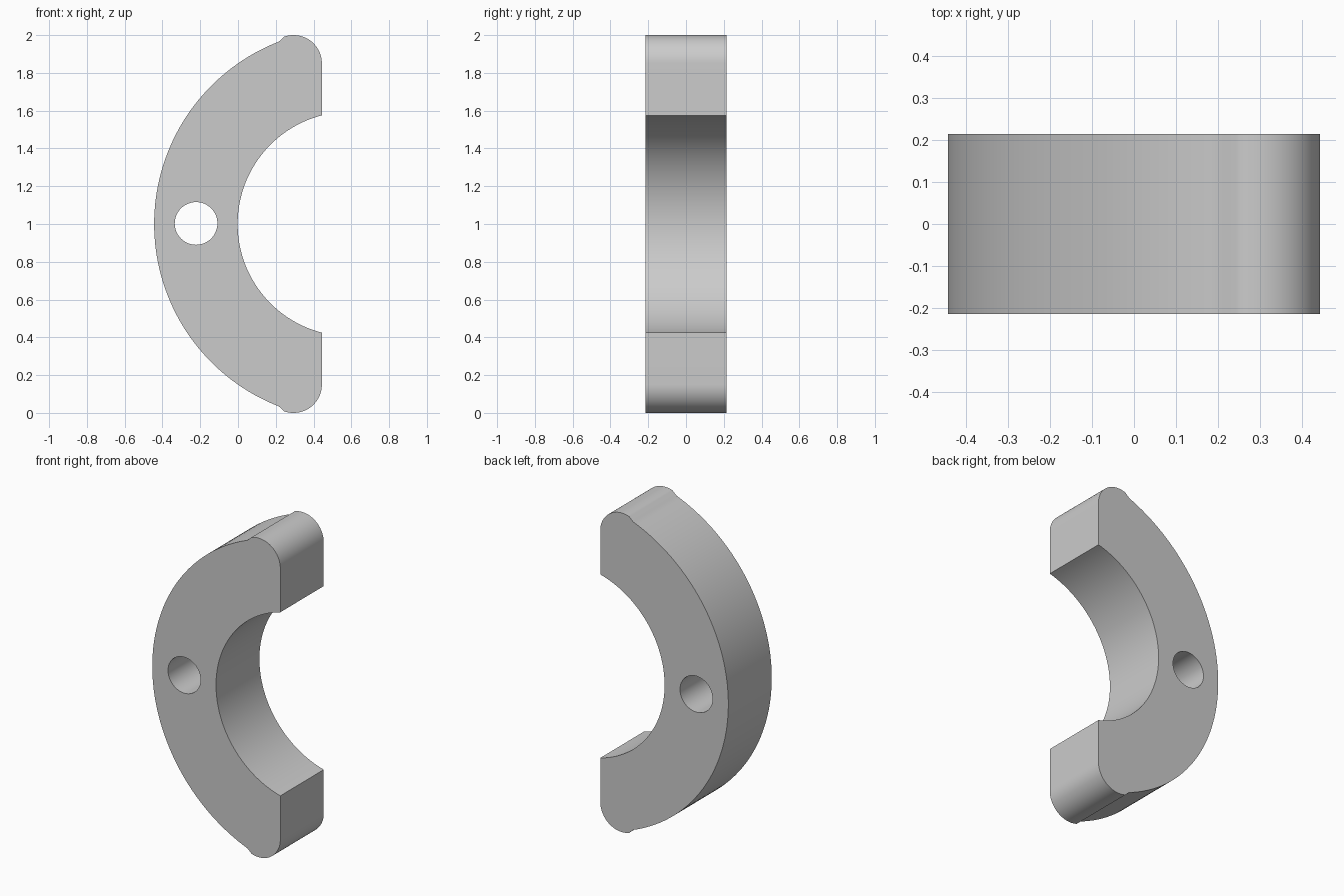
import bpy, bmesh, math

cube = bpy.data.objects.get("Cube")
if cube:
    bpy.data.objects.remove(cube, do_unlink=True)

HALF_DEPTH = 0.215
EDGE_X = 0.444            # flat end faces
MID_Z = 1.0
HUB_X = 0.592             # shared centre of inner and outer arcs
OUTER_R = HUB_X + EDGE_X
INNER_R = 0.594
FILLET_R = 0.15


def arc(cx, cz, r, start, end, steps):
    """Points along an arc, angles in radians."""
    return [(cx + r * math.cos(start + (end - start) * i / steps),
             cz + r * math.sin(start + (end - start) * i / steps))
            for i in range(steps + 1)]


# Rounded tips: fillet tangent to the end face, the top and the outer arc
fx = EDGE_X - FILLET_R
fz = MID_Z + 1 - FILLET_R
tangent = math.atan2(fz - MID_Z, fx - HUB_X)
inner_end = math.acos((EDGE_X - HUB_X) / INNER_R)

outline = arc(fx, fz, FILLET_R, 0, tangent, 24)
outline += arc(HUB_X, MID_Z, OUTER_R, tangent, 2 * math.pi - tangent, 72)[1:-1]
outline += arc(fx, 2 * MID_Z - fz, FILLET_R, -tangent, 0, 24)
outline += arc(HUB_X, MID_Z, INNER_R, 2 * math.pi - inner_end, inner_end, 64)
hole = arc(-0.222, MID_Z + 0.003, 0.113, 0, 2 * math.pi, 48)[:-1]

# Fill the profile and extrude it through the depth
bm = bmesh.new()
for loop in (outline, hole):
    verts = [bm.verts.new((x, -HALF_DEPTH, z)) for x, z in loop]
    for a, b in zip(verts, verts[1:] + verts[:1]):
        bm.edges.new((a, b))
bmesh.ops.triangle_fill(bm, use_beauty=True, edges=bm.edges[:])
ext = bmesh.ops.extrude_face_region(bm, geom=bm.faces[:])
moved = [g for g in ext["geom"] if isinstance(g, bmesh.types.BMVert)]
bmesh.ops.translate(bm, vec=(0, 2 * HALF_DEPTH, 0), verts=moved)
bmesh.ops.recalc_face_normals(bm, faces=bm.faces[:])

mesh = bpy.data.meshes.new("crescent_clamp")
bm.to_mesh(mesh)
bm.free()
clamp = bpy.data.objects.new("crescent_clamp", mesh)
bpy.context.collection.objects.link(clamp)

# Plain grey
grey = bpy.data.materials.new("light grey")
grey.use_nodes = True
color = (0.6, 0.6, 0.6, 1)
grey.diffuse_color = color
grey.node_tree.nodes["Principled BSDF"].inputs["Base Color"].default_value = color
mesh.materials.append(grey)

# Smooth curved walls, crisp rims
bpy.ops.object.select_all(action="DESELECT")
clamp.select_set(True)
bpy.context.view_layer.objects.active = clamp
bpy.ops.object.shade_smooth_by_angle(angle=math.radians(30))
